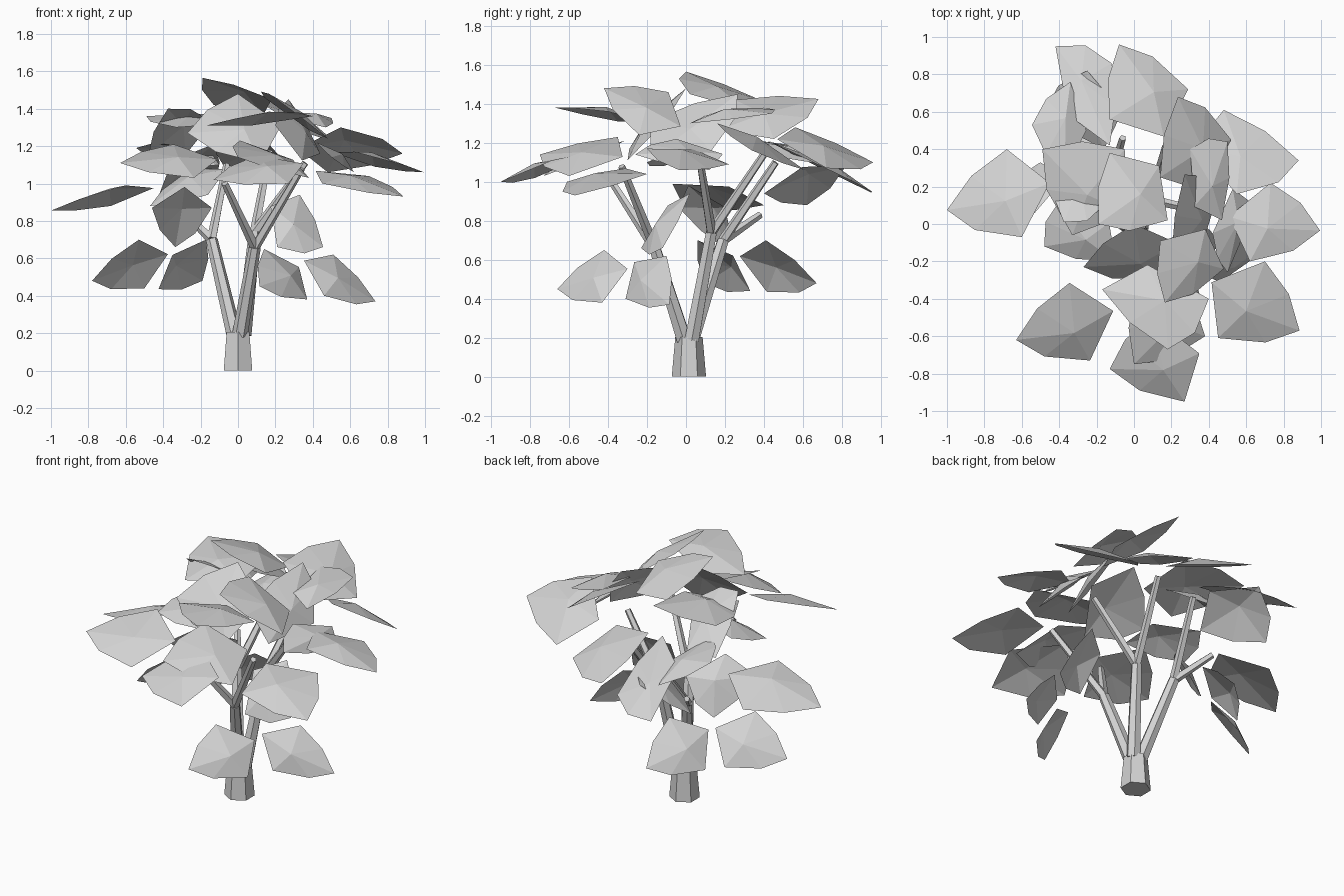
import bpy
import bmesh
from mathutils import Vector

default_cube = bpy.data.objects.get("Cube")
if default_cube:
    bpy.data.objects.remove(default_cube, do_unlink=True)


def make_material(name, colour):
    material = bpy.data.materials.new(name)
    material.use_nodes = True
    material.diffuse_color = colour
    material.node_tree.nodes["Principled BSDF"].inputs["Base Color"].default_value = colour
    return material


pale_grey = make_material("pale grey", (0.65, 0.65, 0.65, 1))


def add_object(name, mesh_builder):
    """Turn a bmesh into a flat shaded object."""
    mesh = bpy.data.meshes.new(name)
    mesh_builder.to_mesh(mesh)
    mesh_builder.free()
    mesh.materials.append(pale_grey)
    result = bpy.data.objects.new(name, mesh)
    bpy.context.scene.collection.objects.link(result)
    return result


def limb(name, start, end, start_radius, end_radius, sides=6):
    """Tapered straight piece of wood between two points."""
    start, end = Vector(start), Vector(end)
    direction = end - start
    builder = bmesh.new()
    bmesh.ops.create_cone(builder, cap_ends=True, segments=sides,
                          radius1=start_radius, radius2=end_radius,
                          depth=direction.length)
    turn = direction.to_track_quat("Z", "Y")
    for vertex in builder.verts:
        vertex.co = turn @ vertex.co + (start + end) / 2
    return add_object(name, builder)


# Leaf outline, as shares of the tip-to-shoulder and tip-to-flank directions
LEAF_OUTLINE = [(0, 0), (0.52, -0.09), (1, 0), (0.78, 0.75), (0, 1), (-0.12, 0.47)]
ROOT = Vector((0, 0, 0.4))


def leaf(name, tip, shoulder, flank, bulge=0.04):
    """Faceted leaf blade, bulging away from the middle of the tree."""
    tip = Vector(tip)
    along, across = Vector(shoulder) - tip, Vector(flank) - tip
    normal = along.cross(across).normalized()
    middle = tip + along * 0.36 + across * 0.52
    if normal.dot(middle - ROOT) < 0:
        normal.negate()
    builder = bmesh.new()
    rim = [builder.verts.new(tip + along * a + across * b) for a, b in LEAF_OUTLINE]
    crest = builder.verts.new(middle + normal * bulge)
    for current, following in zip(rim, rim[1:] + rim[:1]):
        builder.faces.new((crest, current, following))
    for face in builder.faces:
        face.normal_update()
        if face.normal.dot(normal) < 0:
            face.normal_flip()
    return add_object(name, builder)


def forked_branch(name, foot, knee, ends):
    """Main branch that splits into thinner twigs at its knee."""
    limb(name, foot, knee, 0.042, 0.032)
    for number, end in enumerate(ends, start=1):
        limb(f"{name}_twig_{number}", knee, end, 0.027, 0.019, sides=5)


# Trunk and the three forked branches
limb("trunk", (0, 0.015, 0), (0, 0.015, 0.205), 0.088, 0.07)
forked_branch("right_branch", (-0.02, 0.03, 0.19), (-0.14, 0.19, 0.7),
              [(-0.06, 0.46, 1.1), (-0.27, 0.38, 0.83)])
forked_branch("left_branch", (0.03, 0.03, 0.19), (0.09, 0.13, 0.74),
              [(0.17, 0.42, 1.17), (0.36, 0.07, 1.11)])
forked_branch("front_branch", (0.01, -0.01, 0.19), (0.09, -0.16, 0.66),
              [(-0.07, -0.38, 1), (0.34, -0.33, 1.08)])

# Low leaves hanging beside the trunk
leaf("low_left_leaf", tip=(0.735, -0.085, 0.37), shoulder=(0.51, -0.1, 0.62), flank=(0.46, -0.31, 0.4))
leaf("low_front_leaf", tip=(0.115, -0.66, 0.45), shoulder=(0.14, -0.42, 0.65), flank=(0.37, -0.43, 0.38))
leaf("low_right_leaf", tip=(-0.78, 0.1, 0.48), shoulder=(-0.53, 0.06, 0.7), flank=(-0.5, 0.33, 0.44))
leaf("low_back_leaf", tip=(-0.19, 0.67, 0.48), shoulder=(-0.17, 0.41, 0.7), flank=(-0.425, 0.415, 0.435))

# Middle leaves hanging from the twigs
leaf("middle_right_leaf", tip=(-0.335, 0.2, 0.66), shoulder=(-0.46, -0.04, 0.87), flank=(-0.14, 0.2, 0.87))
leaf("middle_left_leaf", tip=(0.455, -0.12, 0.66), shoulder=(0.33, 0.02, 0.94), flank=(0.21, -0.23, 0.66))
leaf("middle_back_leaf", tip=(-0.47, 0.62, 0.88), shoulder=(-0.16, 0.4, 0.94), flank=(-0.25, 0.82, 1.08))

# Spreading leaves around the rim of the canopy
leaf("rim_right_leaf", tip=(-1, 0.075, 0.855), shoulder=(-0.68, 0.4, 0.88), flank=(-0.6, -0.07, 0.99))
leaf("rim_front_right_leaf", tip=(-0.63, -0.62, 1.11), shoulder=(-0.345, -0.315, 1.21), flank=(-0.235, -0.73, 1.03))
leaf("rim_front_leaf", tip=(-0.13, -0.775, 1.02), shoulder=(0.1, -0.5, 1.15), flank=(0.27, -0.95, 1))
leaf("rim_front_left_leaf", tip=(0.885, -0.57, 0.93), shoulder=(0.7, -0.2, 1.04), flank=(0.45, -0.61, 1))
leaf("rim_left_leaf", tip=(0.995, -0.035, 1.06), shoulder=(0.73, 0.22, 1.09), flank=(0.62, -0.2, 1.17))
leaf("rim_back_left_leaf", tip=(0.88, 0.34, 1.16), shoulder=(0.48, 0.61, 1.06), flank=(0.55, 0.16, 1.3))
leaf("rim_back_leaf", tip=(-0.08, 0.96, 1.1), shoulder=(-0.13, 0.56, 1.28), flank=(0.29, 0.72, 1.07))
leaf("rim_back_right_leaf", tip=(-0.12, 0.86, 1), shoulder=(-0.13, 0.42, 1.21), flank=(-0.42, 0.95, 0.945))

# Inner canopy leaves
leaf("inner_front_leaf", tip=(0, -0.75, 1.14), shoulder=(0.01, -0.35, 1.23), flank=(0.38, -0.6, 1.03))
leaf("inner_left_leaf", tip=(0.5, -0.26, 1.14), shoulder=(0.42, -0.05, 1.22), flank=(0.62, 0.12, 1.06))
leaf("inner_left_steep_leaf", tip=(0.27, 0.265, 1.45), shoulder=(0.2, -0.18, 1.31), flank=(0.44, 0.13, 1.16))
leaf("inner_right_leaf", tip=(-0.48, -0.12, 1.08), shoulder=(-0.4, 0.12, 1.15), flank=(-0.1, -0.2, 1.1))
leaf("inner_right_steep_leaf", tip=(-0.375, 0.01, 1.4), shoulder=(-0.48, 0.39, 1.15), flank=(-0.14, 0.12, 1.33))
leaf("inner_back_leaf", tip=(-0.545, 0.53, 1.19), shoulder=(-0.37, 0.27, 1.21), flank=(-0.34, 0.76, 1.08))

# Crown leaves on top
leaf("crown_peak_leaf", tip=(-0.19, 0, 1.565), shoulder=(-0.13, 0.38, 1.42), flank=(0.18, 0.02, 1.45))
leaf("crown_right_leaf", tip=(-0.49, 0.4, 1.36), shoulder=(-0.05, 0.4, 1.37), flank=(-0.33, -0.06, 1.3))
leaf("crown_front_leaf", tip=(0.18, -0.67, 1.38), shoulder=(-0.17, -0.35, 1.31), flank=(0.4, -0.4, 1.36))
leaf("crown_front_steep_leaf", tip=(-0.27, -0.23, 1.27), shoulder=(0, 0, 1.48), flank=(0.12, -0.3, 1.11))
leaf("crown_left_steep_leaf", tip=(0.165, -0.42, 1.48), shoulder=(0.14, -0.09, 1.46), flank=(0.48, -0.24, 1.24))
leaf("crown_back_leaf", tip=(0.235, 0.68, 1.425), shoulder=(0.14, 0.25, 1.42), flank=(0.52, 0.45, 1.22))
leaf("crown_left_leaf", tip=(0.5, 0.44, 1.35), shoulder=(0.3, 0.4, 1.38), flank=(0.47, 0.02, 1.3))
